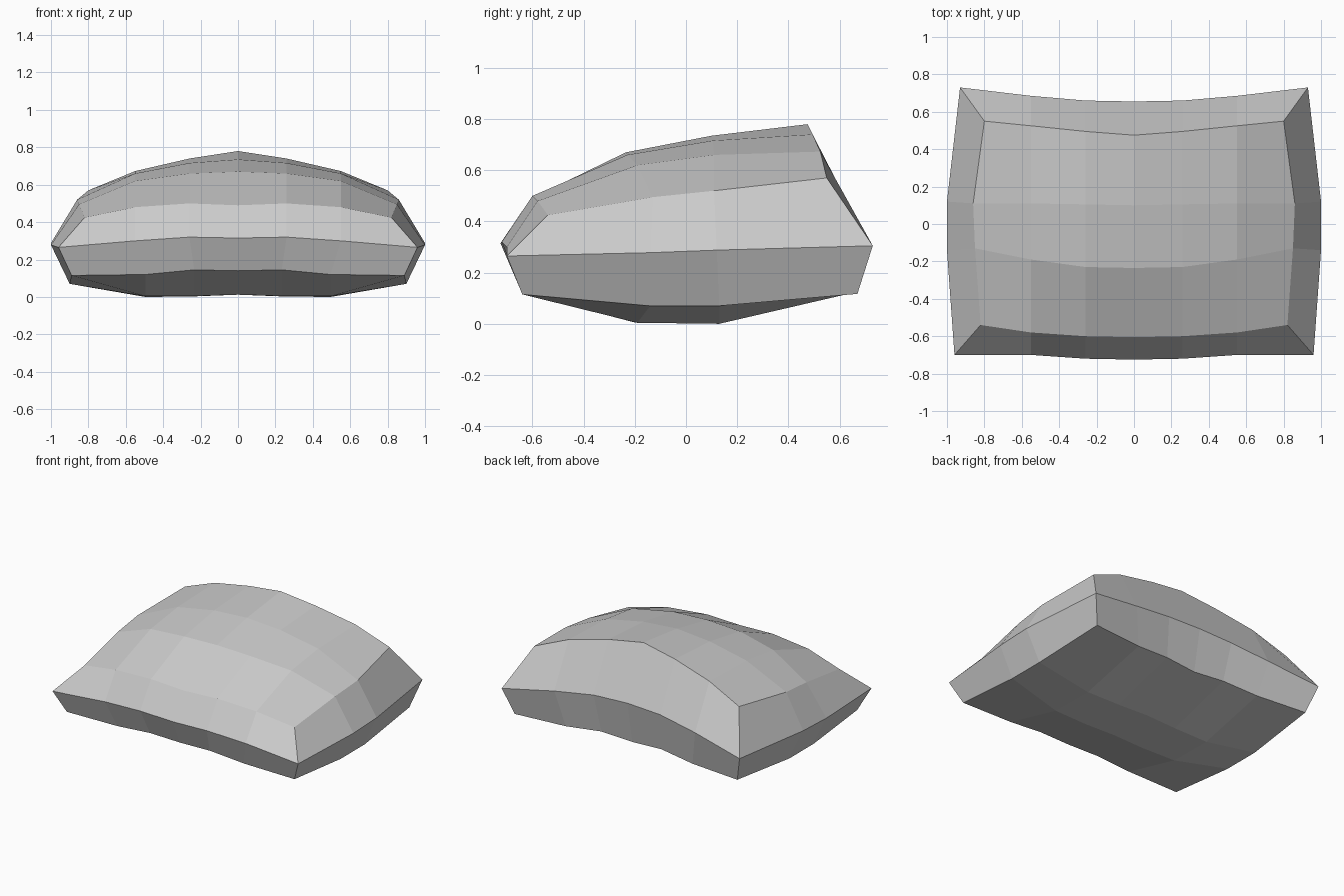
import bpy
import bmesh

cube = bpy.data.objects.get("Cube")
if cube:
    bpy.data.objects.remove(cube, do_unlink=True)


def flat_material(name, value):
    material = bpy.data.materials.new(name)
    colour = (value, value, value, 1)
    material.diffuse_color = colour
    material.use_nodes = True
    material.node_tree.nodes["Principled BSDF"].inputs["Base Color"].default_value = colour
    return material


# Cross-sections (y, z): top front to back, back seam, underside back to front, front seam
SECTIONS = {
    0: [(-.605, .49), (-.235, .67), (.1, .735), (.475, .78), (.655, .42),
        (.6, .125), (.13, .012), (-.2, .012), (-.65, .14), (-.725, .315)],
    .26: [(-.6, .5), (-.23, .66), (.105, .716), (.495, .74), (.66, .41),
          (.61, .14), (.13, .003), (-.2, .005), (-.65, .145), (-.72, .32)],
    .55: [(-.58, .48), (-.19, .62), (.11, .66), (.525, .673), (.685, .37),
          (.635, .117), (.13, 0), (-.19, .004), (-.64, .12), (-.7, .3)],
}

# Outer section (x, y, z) and the two middle points of the side seam
END = [(.82, -.54, .425), (.85, -.13, .495), (.86, .11, .52), (.8, .55, .57),
       (.93, .73, .305),
       (.87, .67, .117), (.9, .13, .07), (.9, -.14, .07), (.89, -.64, .115),
       (.96, -.7, .265)]
SIDE_SEAM = [(1, -.14, .278), (1, .12, .288)]


def build_cushion():
    bm = bmesh.new()
    loops = []
    for x, section in SECTIONS.items():
        # The underside columns sit slightly closer together
        loops.append([bm.verts.new((x * (.9 if 5 <= i <= 8 else 1), y, z))
                      for i, (y, z) in enumerate(section)])
    loops.append([bm.verts.new(p) for p in END])

    # Loft the padded body between neighbouring sections
    for inner, outer in zip(loops, loops[1:]):
        for i in range(len(inner)):
            j = (i + 1) % len(inner)
            bm.faces.new((inner[i], outer[i], outer[j], inner[j]))

    # Close the side with an upper and a lower strip meeting at the seam
    end = loops[-1]
    seam = [end[9], *(bm.verts.new(p) for p in SIDE_SEAM), end[4]]
    for edge in (end[:4], end[8:4:-1]):
        for i in range(3):
            bm.faces.new((edge[i], seam[i], seam[i + 1], edge[i + 1]))

    bmesh.ops.recalc_face_normals(bm, faces=bm.faces)
    # Make sure the open half faces outwards before mirroring
    bm.faces.ensure_lookup_table()
    if bm.faces[0].normal.z < 0:
        bmesh.ops.reverse_faces(bm, faces=bm.faces)

    mesh = bpy.data.meshes.new("cushion")
    bm.to_mesh(mesh)
    bm.free()
    mesh.materials.append(flat_material("grey_fabric", .6))
    cushion = bpy.data.objects.new("cushion", mesh)
    bpy.context.collection.objects.link(cushion)

    # Mirror the half across the centre line
    mirror = cushion.modifiers.new("mirror", "MIRROR")
    mirror.use_clip = True
    return cushion


build_cushion()
